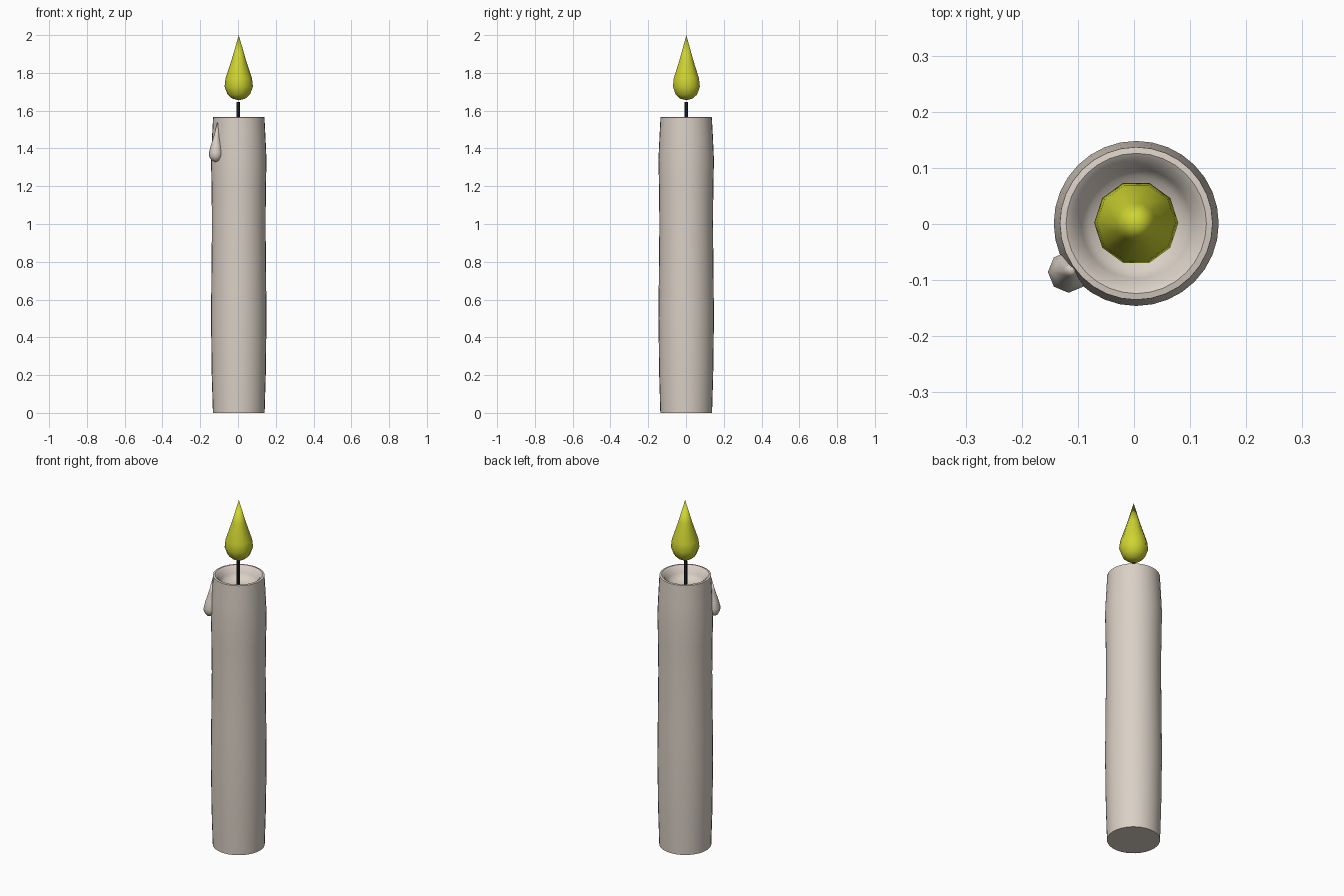
import bpy, bmesh, math
from mathutils import Vector

if "Cube" in bpy.data.objects:
    bpy.data.objects.remove(bpy.data.objects["Cube"])


def lathe(name, profile, sides, base=(0, 0, 0), axis=(0, 0, 1), color=None, angle=40):
    """Revolve (radius, height) points around an axis; radius 0 makes a pole."""
    rot = Vector((0, 0, 1)).rotation_difference(Vector(axis)).to_matrix()
    bm = bmesh.new()
    rings = []
    for r, z in profile:
        count = 1 if r == 0 else sides
        rings.append([bm.verts.new(Vector(base) + rot @ Vector((
            r * math.cos(math.tau * i / sides),
            r * math.sin(math.tau * i / sides), z))) for i in range(count)])
    for a, b in zip(rings, rings[1:]):
        for i in range(sides):
            j = (i + 1) % sides
            if len(a) == 1:
                bm.faces.new((a[0], b[j], b[i]))
            elif len(b) == 1:
                bm.faces.new((a[i], a[j], b[0]))
            else:
                bm.faces.new((a[i], a[j], b[j], b[i]))
    bmesh.ops.recalc_face_normals(bm, faces=bm.faces)
    mesh = bpy.data.meshes.new(name)
    bm.to_mesh(mesh)
    bm.free()
    obj = bpy.data.objects.new(name, mesh)
    bpy.context.collection.objects.link(obj)
    if color:
        mat = bpy.data.materials.new(name)
        mat.diffuse_color = (*color, 1)
        mat.use_nodes = True
        mat.node_tree.nodes["Principled BSDF"].inputs["Base Color"].default_value = mat.diffuse_color
        mesh.materials.append(mat)
    bpy.ops.object.select_all(action='DESELECT')
    obj.select_set(True)
    bpy.context.view_layer.objects.active = obj
    bpy.ops.object.shade_smooth_by_angle(angle=math.radians(angle))
    return obj


WAX = (0.70, 0.63, 0.56)
CX, CY = 0.004, 0.001

# wax body: wavy outer wall, rim and melted bowl on top
lathe("candle_body", [
    (0, 0), (0.137, 0), (0.143, 0.2), (0.147, 0.5), (0.145, 0.7), (0.142, 1.0),
    (0.144, 1.2), (0.147, 1.34), (0.142, 1.45), (0.136, 1.565),
    (0.125, 1.567), (0.112, 1.558), (0.098, 1.53),
    (0.085, 1.51), (0.05, 1.497), (0, 1.495)], 32, (CX, CY, 0), color=WAX)

# wick
lathe("wick", [(0, 1.48), (0.009, 1.48), (0.009, 1.645), (0, 1.645)],
      8, (0.002, CY, 0), color=(0.02, 0.02, 0.02))

# flame
lathe("flame", [
    (0, 1.655), (0.035, 1.664), (0.060, 1.686), (0.075, 1.727),
    (0.070, 1.772), (0.036, 1.875), (0, 2.0)],
    10, (CX, 0.002, 0), color=(0.62, 0.66, 0.03), angle=60)

# wax drip running down the front left side
lathe("wax_drip", [
    (0, 0), (0.022, 0.008), (0.035, 0.027), (0.037, 0.048),
    (0.030, 0.085), (0.014, 0.145), (0, 0.215)],
    8, (-0.119, -0.087, 1.328), axis=(0.05, 0.03, 1), color=WAX, angle=60)
